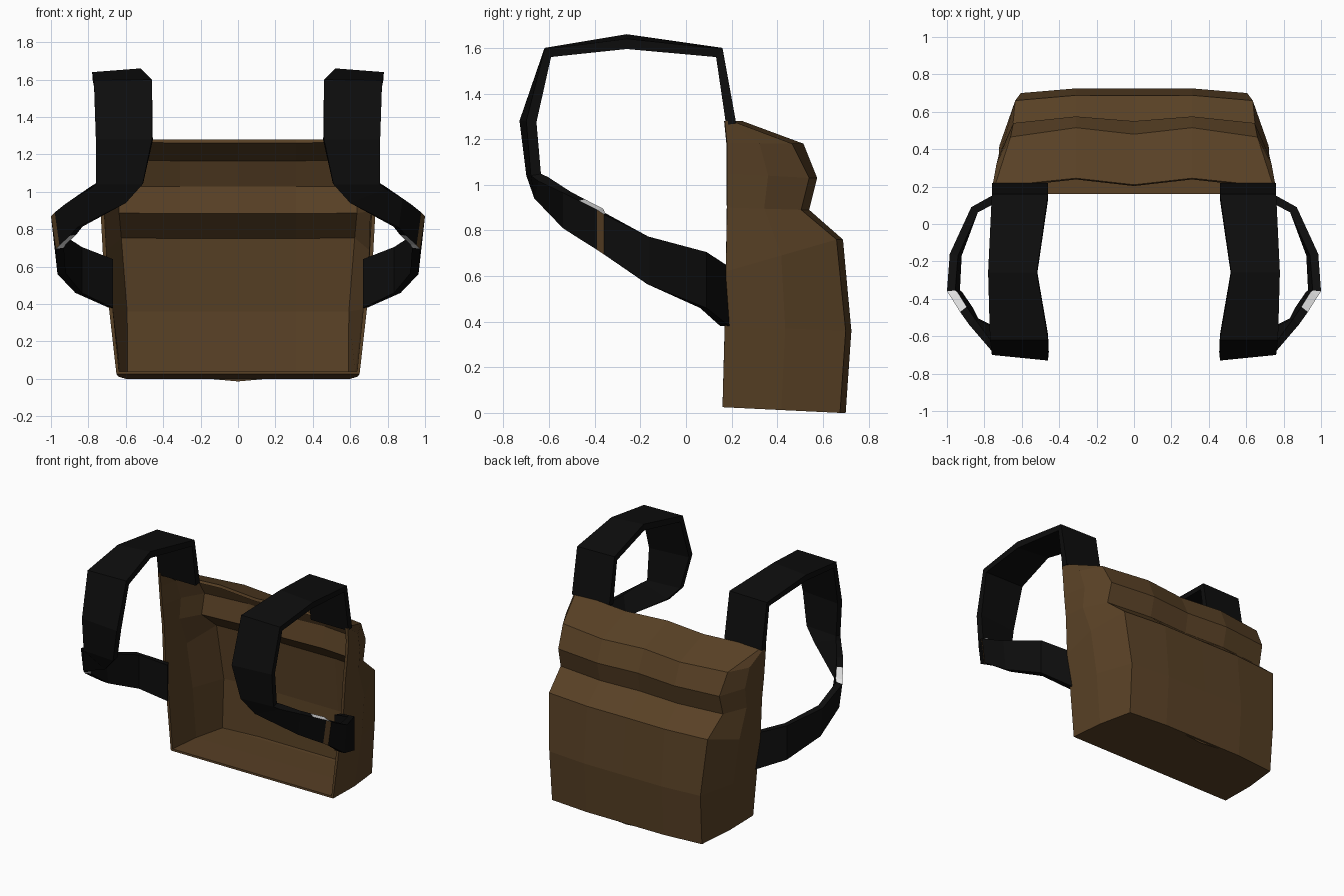
import bpy, bmesh
from mathutils import Vector

if "Cube" in bpy.data.objects:
    bpy.data.objects.remove(bpy.data.objects["Cube"])


def material(name, col):
    m = bpy.data.materials.new(name)
    m.diffuse_color = (*col, 1)
    m.use_nodes = True
    m.node_tree.nodes["Principled BSDF"].inputs["Base Color"].default_value = m.diffuse_color
    return m


BROWN = material("brown canvas", (0.10, 0.053, 0.019))
BLACK = material("black webbing", (0.004, 0.004, 0.004))
PALE = material("pale buckle", (0.75, 0.75, 0.75))


def add_object(name, bm, mats):
    me = bpy.data.meshes.new(name)
    bm.to_mesh(me)
    bm.free()
    for m in mats:
        me.materials.append(m)
    ob = bpy.data.objects.new(name, me)
    bpy.context.collection.objects.link(ob)
    return ob


# Bag: open-fronted shell lofted from rows, bottom to top
# (front x, y, z), side middle x, (back corner x, y, z), back bulge, centre bulge
ROWS = [
    ((.65, .16, .025), .64, (.60, .675, .00), .025, .025),
    ((.69, .17, .38), .685, (.605, .70, .36), .025, .025),
    ((.72, .175, .62), .72, (.635, .66, .76), .028, .026),
    ((.735, .18, .90), .725, (.65, .505, .89), .035, .02),
    ((.75, .18, 1.05), .725, (.645, .54, 1.03), .035, .01),
    ((.76, .18, 1.18), .735, (.66, .465, 1.18), .05, .015),
    ((.76, .17, 1.28), .76, (.745, .20, 1.28), .045, .01),
]
bm = bmesh.new()
grid = []
for f, mx, b, bulge, mid in ROWS:
    half = [f, (mx, (f[1] + b[1]) / 2, (f[2] + b[2]) / 2), b, (.31, b[1] + bulge, b[2])]
    pts = half + [(0, b[1] + mid, b[2])] + [(-x, y, z) for x, y, z in reversed(half)]
    grid.append([bm.verts.new(p) for p in pts])
for lo, hi in zip(grid, grid[1:]):
    for j in range(len(lo) - 1):
        bm.faces.new((lo[j], lo[j + 1], hi[j + 1], hi[j]))
r = grid[0]
for j in range(4):                                  # floor
    quad = [r[j], r[8 - j], r[7 - j], r[j + 1]]
    bm.faces.new(quad if j < 3 else [r[3], r[5], r[4]])
bag = add_object("bag_shell", bm, [BROWN])
sol = bag.modifiers.new("wall", 'SOLIDIFY')
sol.thickness = 0.02
sol.offset = -1

# Straps: outer/upper edge and inner/lower edge at each station along the loop
STATIONS = [
    ((.76, .22, 1.27), (.46, .22, 1.27)),
    ((.76, .16, 1.595), (.46, .16, 1.60)),
    ((.78, -.26, 1.64), (.52, -.26, 1.66)),
    ((.77, -.62, 1.595), (.46, -.62, 1.60)),
    ((.76, -.70, 1.28), (.46, -.73, 1.28)),
    ((.76, -.68, 1.04), (.51, -.70, 1.04)),
    ((.79, -.645, 1.015), (.60, -.665, .94)),
    ((.88, -.54, .965), (.86, -.54, .81)),
    ((.93, -.47, .93), (.90, -.47, .765)),
    ((.98, -.39, .89), (.955, -.39, .715)),
    ((1.0, -.36, .87), (.975, -.36, .695)),
    ((.985, -.16, .77), (.965, -.16, .56)),
    ((.87, .09, .705), (.87, .09, .46)),
    ((.69, .19, .64), (.69, .19, .38)),
]
THICK = 0.045
mids = [(Vector(a) + Vector(b)) / 2 for a, b in STATIONS]


def strap(name, side):
    bm = bmesh.new()
    rings = []
    for i, (a, b) in enumerate(STATIONS):
        a, b = Vector(a), Vector(b)
        t = mids[min(i + 1, len(mids) - 1)] - mids[max(i - 1, 0)]
        n = t.cross(a - b).normalized() * THICK
        ring = [a, b, b - n, a - n]
        rings.append([bm.verts.new((p.x * side, p.y, p.z)) for p in ring])
    for i, (p, q) in enumerate(zip(rings, rings[1:])):
        for k in range(4):
            face = bm.faces.new((p[k], p[(k + 1) % 4], q[(k + 1) % 4], q[k]))
            if i in (8, 9) and k in (1, 3):         # pale buckle edges
                face.material_index = 2
            elif i == 9 and k == 0:                 # brown strip on the outside
                face.material_index = 1
    bm.faces.new(rings[0])
    bm.faces.new(rings[-1])
    bmesh.ops.recalc_face_normals(bm, faces=bm.faces)
    add_object(name, bm, [BLACK, BROWN, PALE])


strap("right_strap", 1)
strap("left_strap", -1)
